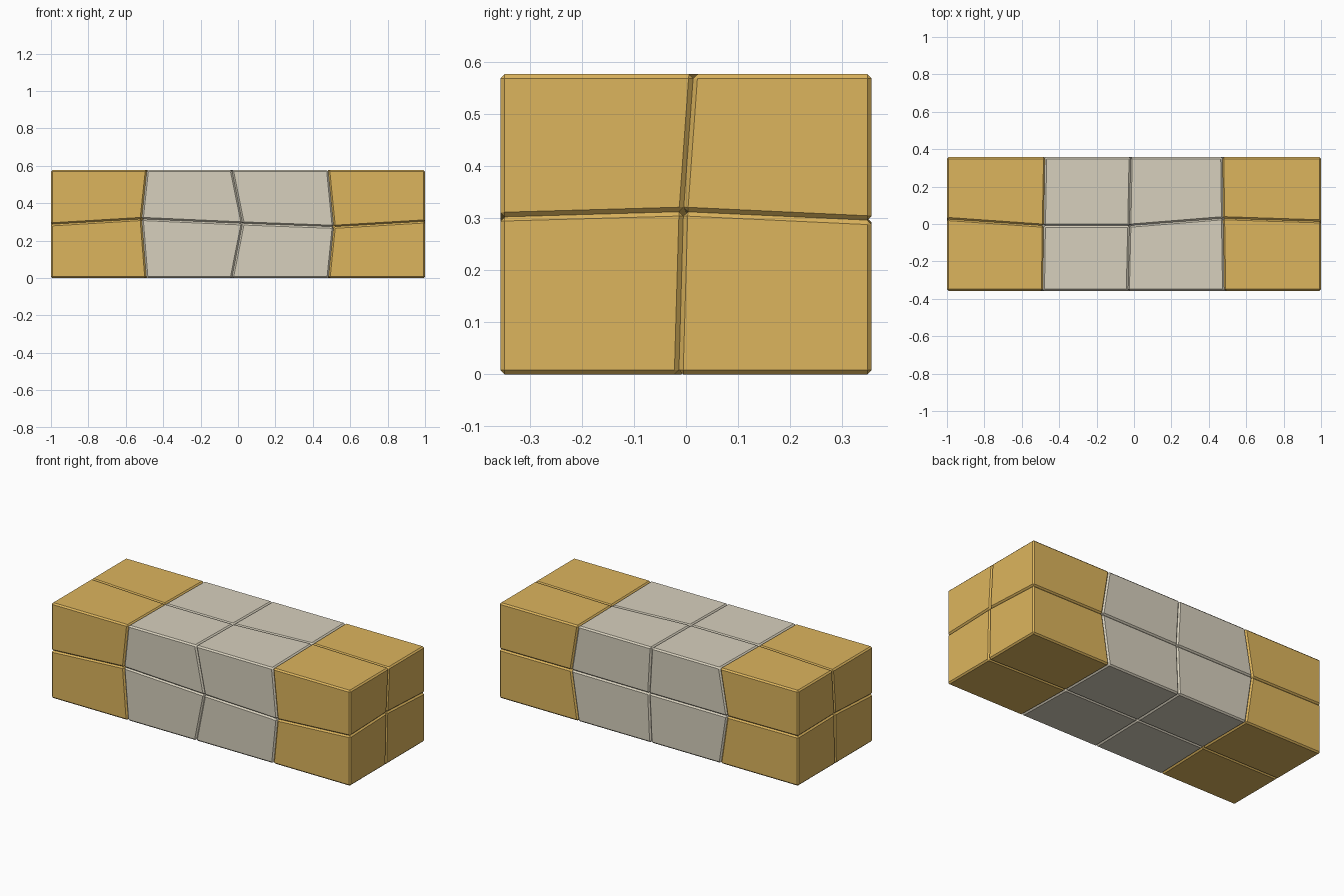
import bpy, bmesh

if "Cube" in bpy.data.objects:
    bpy.data.objects.remove(bpy.data.objects["Cube"])

W, H = 0.357, 0.577          # half depth and height of the stack
BEVEL = 0.0085

# Seam positions of the 4 x 2 x 2 irregular grid
# x of the three cross seams: rows = front/mid/back, columns = bottom/mid/top
SEAM_X = [
    [(-0.49, -0.515, -0.487), (-0.48, -0.50, -0.482), (-0.48, -0.525, -0.475)],
    [(-0.033, 0.025, -0.033), (-0.025, 0.0, -0.025), (-0.015, -0.002, -0.018)],
    [(0.484, 0.512, 0.482), (0.475, 0.5, 0.476), (0.472, 0.518, 0.472)],
]
# y of the lengthwise seam at bottom/mid/top for each x station
SEAM_Y = [(0.0, 0.005, 0.027), (0.0, 0.0, -0.009), (0.0, 0.0, -0.009),
          (0.0, 0.0, 0.031), (-0.014, -0.005, 0.014)]
# z of the horizontal seam at front/mid/back for each x station
SEAM_Z = [(0.287, 0.305, 0.300), (0.316, 0.3, 0.296), (0.292, 0.3, 0.296),
          (0.274, 0.3, 0.298), (0.303, 0.313, 0.296)]


def node(i, j, k):
    x = (-1, None, None, None, 1)[i] if i in (0, 4) else SEAM_X[i - 1][j][k]
    y = SEAM_Y[i][k] if j == 1 else (j - 1) * W
    z = SEAM_Z[i][j] if k == 1 else k / 2 * H
    return x, y, z


def material(name, color):
    m = bpy.data.materials.new(name)
    m.diffuse_color = color
    m.use_nodes = True
    m.node_tree.nodes["Principled BSDF"].inputs["Base Color"].default_value = m.diffuse_color
    return m


gold = material("gold", (0.72, 0.46, 0.11, 1))
cream = material("cream", (0.68, 0.63, 0.51, 1))


# One chamfered six-sided block per grid cell
def block(i, j, k):
    bm = bmesh.new()
    v = [bm.verts.new(node(i + a, j + b, k + c))
         for a in (0, 1) for b in (0, 1) for c in (0, 1)]
    for f in ((0, 1, 3, 2), (4, 6, 7, 5), (0, 4, 5, 1),
              (2, 3, 7, 6), (0, 2, 6, 4), (1, 5, 7, 3)):
        bm.faces.new([v[n] for n in f])
    bmesh.ops.recalc_face_normals(bm, faces=bm.faces)
    bmesh.ops.bevel(bm, geom=bm.edges[:], offset=BEVEL, segments=1,
                    profile=0.5, affect='EDGES')
    kind = "end_block" if i in (0, 3) else "middle_block"
    name = f"{kind}_{('lower', 'upper')[k]}_{('front', 'back')[j]}_{i + 1}"
    me = bpy.data.meshes.new(name)
    bm.to_mesh(me)
    bm.free()
    me.materials.append(gold if i in (0, 3) else cream)
    bpy.context.collection.objects.link(bpy.data.objects.new(name, me))


for i in range(4):
    for j in range(2):
        for k in range(2):
            block(i, j, k)
